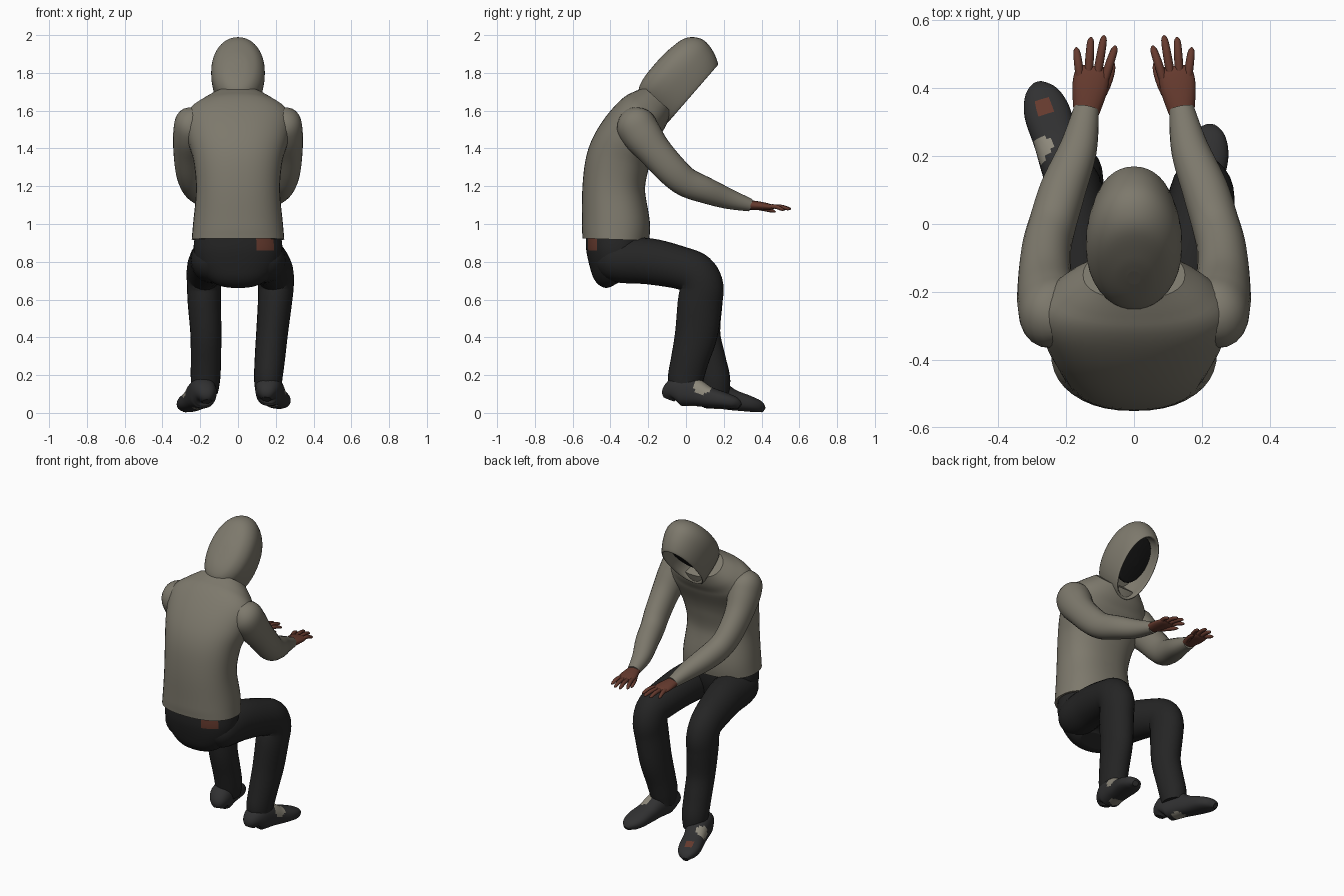
import bpy, bmesh, math
from mathutils import Vector


def mat(name, c):
    m = bpy.data.materials.new(name)
    m.diffuse_color = (*c, 1)
    return m


CLOTH = mat("khaki_cloth", (0.205, 0.19, 0.15))
PANTS = mat("black_denim", (0.018, 0.018, 0.018))
SHOE = mat("dark_shoe", (0.03, 0.03, 0.031))
SKIN = mat("brown_skin", (0.13, 0.042, 0.027))
SOCK = mat("pale_grey", (0.27, 0.25, 0.2))
VOID = mat("hood_shadow", (0.008, 0.008, 0.008))


def spline(pts, sub):
    """Catmull-Rom through tuples (x, y, z, half width, half depth)."""
    out = []
    for i in range(len(pts) - 1):
        p0, p1, p2 = pts[max(i - 1, 0)], pts[i], pts[i + 1]
        p3 = pts[min(i + 2, len(pts) - 1)]
        for k in range(sub):
            t = k / sub
            out.append([0.5 * (2 * b + (c - a) * t + (2 * a - 5 * b + 4 * c - d) * t * t
                               + (3 * b - a - 3 * c + d) * t ** 3)
                        for a, b, c, d in zip(p0, p1, p2, p3)])
    return out + [list(pts[-1])]


def loft(name, pts, mats, sides=24, sub=5, axis=None, power=2.0, rule=None):
    """Smooth tube of (super)elliptical rings along a path."""
    rings = spline(pts, sub)
    cen = [Vector(r[:3]) for r in rings]
    bm = bmesh.new()
    loops = []
    for i, r in enumerate(rings):
        t = axis or (cen[min(i + 1, len(cen) - 1)] - cen[max(i - 1, 0)]).normalized()
        side = Vector((1, 0, 0))
        side = (side - t * side.dot(t)).normalized()
        up = t.cross(side)
        a, b = max(r[3], 0.002), max(r[4], 0.002)
        ring = []
        for k in range(sides):
            w = 2 * math.pi * k / sides
            c, s = math.cos(w), math.sin(w)
            c = math.copysign(abs(c) ** (2 / power), c)
            s = math.copysign(abs(s) ** (2 / power), s)
            ring.append(bm.verts.new(cen[i] + side * a * c + up * b * s))
        loops.append(ring)
    for p, q in zip(loops, loops[1:]):
        for k in range(sides):
            j = (k + 1) % sides
            bm.faces.new((p[k], p[j], q[j], q[k]))
    bm.faces.new(loops[0][::-1])
    bm.faces.new(loops[-1])
    bmesh.ops.recalc_face_normals(bm, faces=bm.faces[:])
    for f in bm.faces:
        f.smooth = len(f.verts) == 4
        if rule:
            f.material_index = rule(f.calc_center_median(), f.normal)
    me = bpy.data.meshes.new(name)
    bm.to_mesh(me)
    bm.free()
    for m in mats:
        me.materials.append(m)
    ob = bpy.data.objects.new(name, me)
    bpy.context.collection.objects.link(ob)
    return ob


# Hooded top: body leaning forward to the neck
loft("sweater_body", [
    (0, -0.372, 0.918, 0.245, 0.176), (0, -0.371, 1.0, 0.238, 0.18),
    (0, -0.383, 1.18, 0.222, 0.166), (0, -0.362, 1.33, 0.235, 0.168),
    (0, -0.32, 1.44, 0.265, 0.16), (0, -0.25, 1.55, 0.285, 0.145),
    (0, -0.195, 1.61, 0.225, 0.125), (0, -0.15, 1.66, 0.15, 0.095)],
    [CLOTH], sides=40, power=2.3)

# Hood: rings stacked along the opening direction, then turned inward
N = Vector((0, 0.755, -0.656))
U = Vector((0, 0.656, 0.755))
O = Vector((0, 0.03, 1.69))


def hood_ring(n, lo, hi, a):
    c = O + N * n + U * (lo + hi) / 2
    return (*c, a, (hi - lo) / 2)


loft("hood", [hood_ring(*r) for r in [
    (-0.25, -0.03, 0.03, 0.02), (-0.245, -0.11, 0.09, 0.06), (-0.225, -0.17, 0.185, 0.105),
    (-0.185, -0.2, 0.235, 0.135), (-0.13, -0.205, 0.256, 0.142), (-0.06, -0.205, 0.243, 0.132),
    (0, -0.2, 0.212, 0.115), (-0.002, -0.185, 0.197, 0.102), (-0.04, -0.175, 0.19, 0.098),
    (-0.1, -0.15, 0.17, 0.08)]], [CLOTH], sides=36, axis=N, power=2.1)
loft("hood_inner_shadow", [hood_ring(*r) for r in [
    (-0.12, -0.1, 0.17, 0.085), (-0.06, -0.11, 0.18, 0.092), (-0.05, -0.08, 0.15, 0.07),
    (-0.045, 0, 0.06, 0.02)]], [VOID], axis=N)

# Arms and hands
for s, tag in ((1, "right"), (-1, "left")):
    def m(rows):
        return [(s * r[0], *r[1:]) for r in rows]
    loft(tag + "_sleeve", m([
        (0.19, -0.30, 1.585, 0.04, 0.04), (0.228, -0.275, 1.54, 0.098, 0.1),
        (0.25, -0.235, 1.475, 0.094, 0.105), (0.262, -0.165, 1.385, 0.08, 0.09),
        (0.258, -0.075, 1.285, 0.073, 0.084), (0.24, 0.0, 1.222, 0.07, 0.078),
        (0.21, 0.1, 1.18, 0.068, 0.07), (0.165, 0.22, 1.135, 0.056, 0.055),
        (0.14, 0.34, 1.1, 0.037, 0.034)]), [CLOTH], power=2.1)
    loft(tag + "_palm", m([
        (0.145, 0.30, 1.105, 0.03, 0.024), (0.138, 0.345, 1.1, 0.042, 0.025),
        (0.13, 0.40, 1.095, 0.052, 0.022), (0.124, 0.445, 1.09, 0.05, 0.016),
        (0.122, 0.465, 1.088, 0.035, 0.008)]), [SKIN], sides=16)
    for nm, x0, y0, x1, y1, z1 in (("index", 0.085, 0.43, 0.055, 0.525, 1.075),
                                   ("middle", 0.108, 0.44, 0.088, 0.555, 1.078),
                                   ("ring", 0.134, 0.44, 0.127, 0.55, 1.077),
                                   ("little", 0.158, 0.425, 0.17, 0.52, 1.074)):
        xm, ym = (x0 + x1) / 2, (y0 + y1) / 2
        loft(f"{tag}_{nm}_finger", m([
            (x0, y0, 1.092, 0.013, 0.012), (xm, ym, 1.092, 0.0125, 0.012),
            (x1 * 0.9 + x0 * 0.1, y1 - 0.012, z1 + 0.004, 0.01, 0.009),
            (x1, y1, z1, 0.003, 0.003)]), [SKIN], sides=10, sub=3)
    loft(tag + "_thumb", m([
        (0.11, 0.36, 1.093, 0.017, 0.016), (0.082, 0.41, 1.082, 0.014, 0.014),
        (0.066, 0.455, 1.07, 0.011, 0.01), (0.06, 0.475, 1.064, 0.003, 0.003)]),
        [SKIN], sides=10, sub=3)

# Seat of the trousers, with a strip of skin showing at the back
loft("trouser_seat", [
    (0, -0.355, 0.69, 0.10, 0.05), (0, -0.365, 0.715, 0.165, 0.115),
    (0, -0.37, 0.78, 0.215, 0.14), (0, -0.37, 0.86, 0.235, 0.158),
    (0, -0.37, 0.94, 0.228, 0.16)], [PANTS, SKIN], sides=48, power=2.2,
    rule=lambda c, n: int(c.z > 0.865 and c.y < -0.46 and 0.09 < c.x < 0.19))

# Legs: bent at the knee, left foot further forward
loft("right_trouser_leg", [
    (0.11, -0.46, 0.82, 0.06, 0.06), (0.125, -0.38, 0.81, 0.115, 0.115),
    (0.15, -0.2, 0.803, 0.112, 0.122), (0.18, -0.03, 0.768, 0.105, 0.113),
    (0.197, 0.05, 0.735, 0.098, 0.113), (0.2, 0.083, 0.67, 0.095, 0.115),
    (0.195, 0.073, 0.58, 0.09, 0.117), (0.18, 0.055, 0.42, 0.084, 0.113),
    (0.168, 0.02, 0.28, 0.08, 0.1), (0.16, -0.002, 0.18, 0.075, 0.094),
    (0.16, 0.0, 0.115, 0.068, 0.08)], [PANTS])
loft("left_trouser_leg", [
    (-0.11, -0.46, 0.82, 0.06, 0.06), (-0.125, -0.38, 0.81, 0.115, 0.115),
    (-0.145, -0.2, 0.803, 0.112, 0.122), (-0.17, -0.03, 0.768, 0.1, 0.113),
    (-0.18, 0.05, 0.735, 0.092, 0.11), (-0.18, 0.085, 0.67, 0.09, 0.112),
    (-0.178, 0.085, 0.58, 0.088, 0.108), (-0.17, 0.09, 0.42, 0.082, 0.092),
    (-0.17, 0.125, 0.28, 0.08, 0.086), (-0.172, 0.15, 0.18, 0.078, 0.084),
    (-0.175, 0.155, 0.105, 0.068, 0.075)], [PANTS])


# Shoes: flat-soled lofts from heel to toe, with pale patches
def shoe(name, heel, toe, spots, spot_mats):
    h, t = Vector(heel), Vector(toe)
    rows = []
    for f, a, b in ((0, 0.025, 0.03), (0.04, 0.055, 0.06), (0.16, 0.07, 0.08),
                    (0.36, 0.068, 0.075), (0.55, 0.066, 0.056), (0.78, 0.068, 0.043),
                    (0.93, 0.05, 0.032), (1, 0.018, 0.016)):
        c = h.lerp(t, f)
        rows.append((c.x, c.y, c.z + b, a, b))

    def rule(c, n):
        for i, (p, r) in enumerate(spots):
            if (c - Vector(p)).length < r:
                return i + 1
        return 0
    loft(name, rows, [SHOE] + spot_mats, sides=32, sub=6, power=2.4, rule=rule)


shoe("right_shoe", (0.15, -0.09, 0.042), (0.228, 0.285, 0.018),
     [((0.225, 0.09, 0.14), 0.05), ((0.17, 0.04, 0.03), 0.04)], [SOCK, SOCK])
shoe("left_shoe", (-0.165, 0.04, 0.03), (-0.282, 0.41, 0.0),
     [((-0.27, 0.22, 0.115), 0.04), ((-0.265, 0.345, 0.09), 0.028),
      ((-0.2, 0.17, 0.02), 0.04)], [SOCK, SKIN, SOCK])
